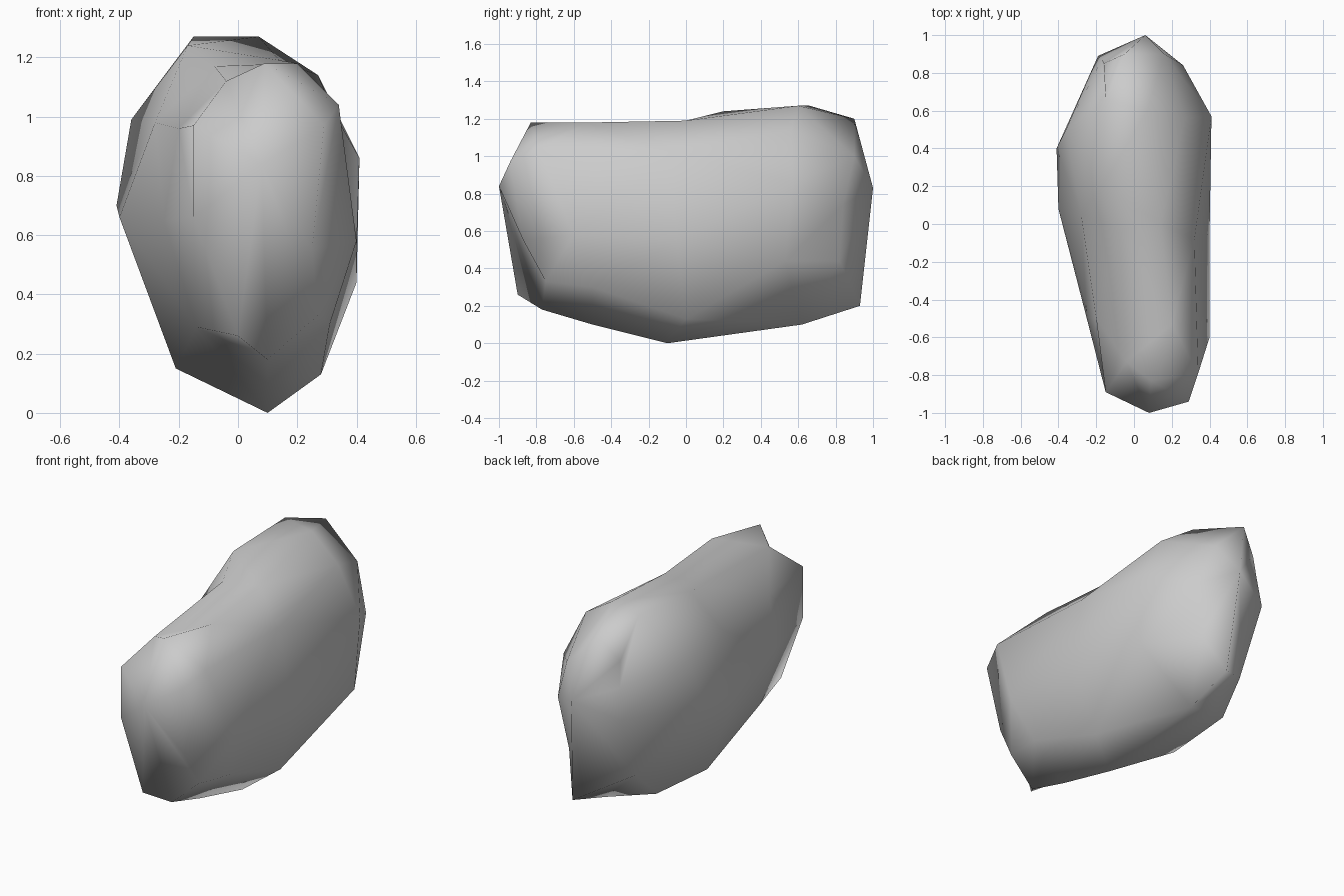
import bpy
import bmesh

# Remove the default object
default_cube = bpy.data.objects.get("Cube")
if default_cube:
    bpy.data.objects.remove(default_cube, do_unlink=True)

# Stone colour
stone = bpy.data.materials.new("stone_grey")
stone.use_nodes = True
stone_colour = (0.6, 0.6, 0.6, 1)
stone.diffuse_color = stone_colour
stone.node_tree.nodes["Principled BSDF"].inputs["Base Color"].default_value = stone_colour

# Cross-sections from front to back; each runs round the boulder as
# top, top left, upper left, left, bottom left, bottom, bottom right, right, top right
sections = [
    [(.09, -.83, 1.18), (-.04, -.73, 1.12), (-.15, -.89, .97),
     (-.15, -.89, .66), (0, -.9, .26), (.1, -.77, .18),
     (.27, -.75, .33), (.25, -.87, .55), (.29, -.94, .97)],
    [(.2, -.53, 1.18), (-.08, -.03, 1.17), (-.2, -.5, .96),
     (-.25, -.5, .65), (-.14, -.5, .29), (.1, -.5, .1),
     (.31, -.5, .3), (.4, -.6, .58), (.34, -.79, 1.04)],
    [(.14, 0, 1.19), (-.17, .2, 1.24), (-.28, .05, .98),
     (-.4, .08, .66), (-.21, .1, .15), (.1, -.1, 0),
     (.28, 0, .13), (.4, -.05, .55), (.32, -.08, 1.02)],
    [(.07, .6, 1.27), (-.15, .66, 1.27), (-.36, .5, .99),
     (-.41, .4, .7), (-.19, .55, .17), (.1, .62, .1),
     (.4, .53, .44), (.41, .57, .86), (.27, .56, 1.14)],
    [(-.05, .9, 1.2), (-.16, .85, 1.07), (-.17, .87, .92),
     (-.19, .89, .74), (-.17, .72, .34), (.1, .93, .2),
     (.2, .82, .44), (.26, .84, .74), (.16, .9, 1)],
]
front_tip = (.08, -1, .84)
back_tip = (.06, 1, .83)


def close_end(bm, ring, tip):
    """Fan one end of the boulder to a point."""
    point = bm.verts.new(tip)
    for a, b in zip(ring, ring[1:] + ring[:1]):
        bm.faces.new((a, b, point))


# Boulder: skin neighbouring sections, then close both ends
bm = bmesh.new()
rings = [[bm.verts.new(p) for p in section] for section in sections]
for near, far in zip(rings, rings[1:]):
    for i in range(len(near)):
        bm.faces.new((near[i - 1], near[i], far[i], far[i - 1]))
close_end(bm, rings[0], front_tip)
close_end(bm, rings[-1], back_tip)
bmesh.ops.triangulate(bm, faces=bm.faces[:], quad_method='SHORT_EDGE')
bmesh.ops.recalc_face_normals(bm, faces=bm.faces[:])
for face in bm.faces:
    face.smooth = True

mesh = bpy.data.meshes.new("boulder")
bm.to_mesh(mesh)
bm.free()
mesh.materials.append(stone)
boulder = bpy.data.objects.new("boulder", mesh)
bpy.context.collection.objects.link(boulder)
